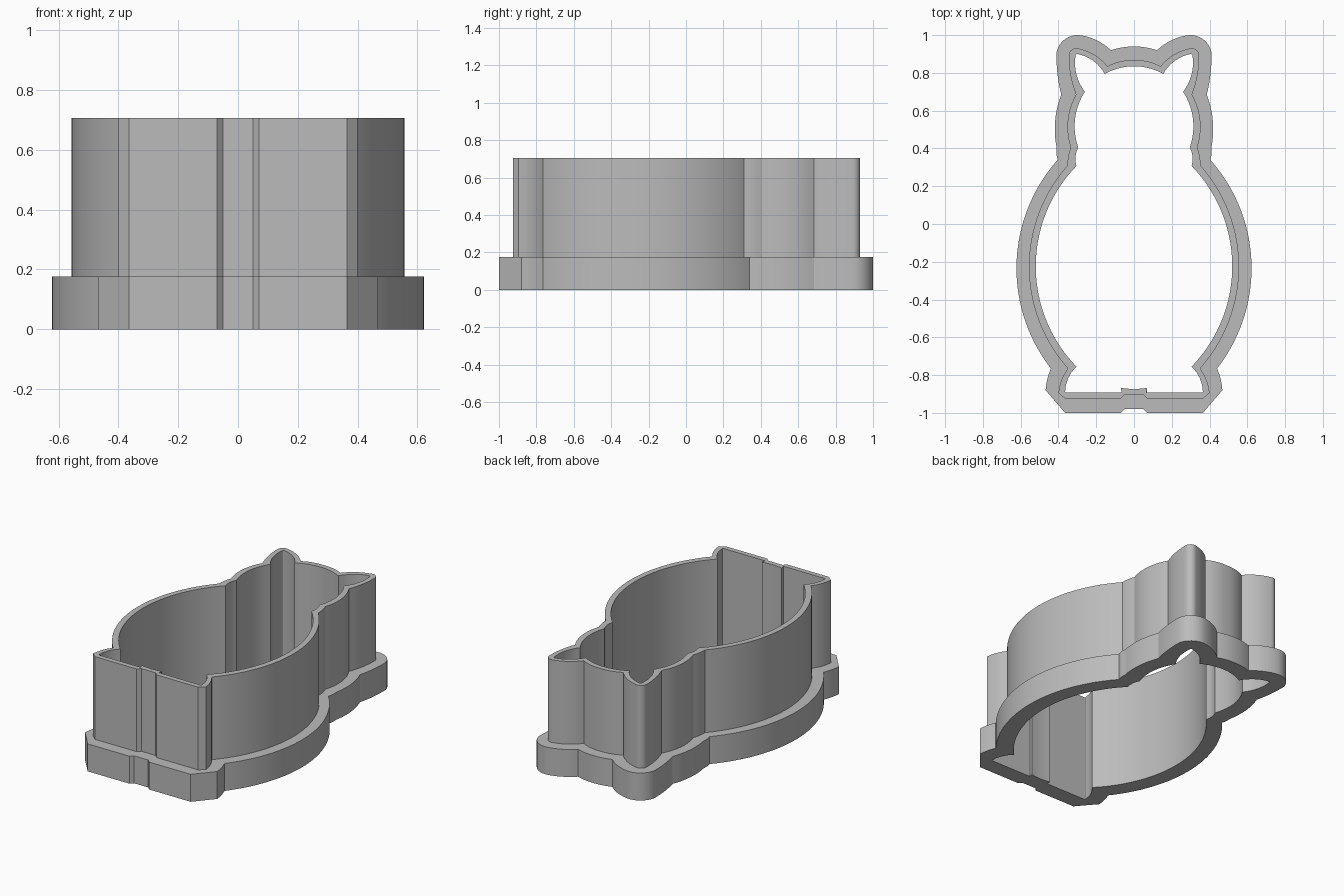
import bpy
import bmesh
from math import atan, sin, cos
from mathutils import Vector

# Remove the default cube
default_cube = bpy.data.objects.get("Cube")
if default_cube:
    bpy.data.objects.remove(default_cube, do_unlink=True)

BASE_HEIGHT = 0.176
WALL_HEIGHT = 0.706

# Half outlines from the crown to the feet: x, y, outward bulge to the next point
inner_half = [
    (0, .835, .01), (.155, .795, .02), (.3, .9, .003), (.31, .89, .02),
    (.26, .7, .035), (.295, .405, .01), (.305, .307, .215), (.305, -.755, .015),
    (.365, -.89, 0), (.36, -.893, 0), (.065, -.893, 0), (.07, -.868, 0),
    (0, -.875, 0),
]
wall_half = [
    (0, .867, .01), (.14, .835, .015), (.29, .928, .018), (.345, .89, .01),
    (.307, .685, .03), (.335, .405, .005), (.352, .31, .205), (.35, -.765, .01),
    (.4, -.895, 0), (.365, -.925, 0), (.07, -.925, 0), (.05, -.905, 0),
    (0, -.905, 0),
]
base_half = [
    (0, .94, .005), (.122, .92, .015), (.29, 1, .028), (.41, .91, .008),
    (.385, .685, .02), (.41, .405, .004), (.404, .34, .2), (.44, -.765, .005),
    (.468, -.88, 0), (.365, -1, 0), (.07, -1, 0), (.05, -.98, 0),
    (0, -.98, 0),
]
# Facets along each stretch, shared so that the outlines pair up
facets = [8, 8, 8, 8, 10, 4, 40, 4, 1, 1, 1, 1]


def bulged_segment(start, end, bulge, count):
    """Points on a circular arc from start up to, but not including, end."""
    a, b = Vector(start), Vector(end)
    if abs(bulge) < 1e-6:
        return [a.lerp(b, i / count) for i in range(count)]
    chord = b - a
    outward = Vector((-chord.y, chord.x)).normalized()
    half_angle = 2 * atan(2 * bulge / chord.length)
    radius = chord.length / (2 * sin(half_angle))
    centre = (a + b) / 2 - outward * (radius - bulge)
    along = chord.normalized()
    points = []
    for i in range(count):
        angle = half_angle * (2 * i / count - 1)
        points.append(centre + radius * (along * sin(angle) + outward * cos(angle)))
    return points


def full_outline(half):
    """Trace the left half, then mirror it to close the loop."""
    side = []
    for here, following, count in zip(half, half[1:], facets):
        side += bulged_segment(here[:2], following[:2], here[2], count)
    side.append(Vector(half[-1][:2]))
    mirrored = [Vector((-p.x, p.y)) for p in reversed(side[1:-1])]
    return side + mirrored


def build_ring(name, sections, material):
    """Bridge a closed cycle of outlines, each given with its height."""
    bm = bmesh.new()
    loops = [[bm.verts.new((p.x, p.y, height)) for p in outline]
             for outline, height in sections]
    for lower, upper in zip(loops, loops[1:] + loops[:1]):
        for i in range(len(lower)):
            j = (i + 1) % len(lower)
            bm.faces.new((lower[i], lower[j], upper[j], upper[i]))
    bmesh.ops.recalc_face_normals(bm, faces=bm.faces)
    mesh = bpy.data.meshes.new(name)
    bm.to_mesh(mesh)
    bm.free()
    mesh.materials.append(material)
    obj = bpy.data.objects.new(name, mesh)
    bpy.context.collection.objects.link(obj)
    bpy.ops.object.select_all(action="DESELECT")
    obj.select_set(True)
    bpy.context.view_layer.objects.active = obj
    bpy.ops.object.shade_smooth_by_angle(angle=0.4)
    return obj


# Plain grey plastic
grey = bpy.data.materials.new("grey plastic")
grey.use_nodes = True
grey.diffuse_color = (0.5, 0.5, 0.5, 1)
shader = grey.node_tree.nodes["Principled BSDF"]
shader.inputs["Base Color"].default_value = grey.diffuse_color

# Thin upright wall standing on a wider base flange, as one solid
inner = full_outline(inner_half)
wall = full_outline(wall_half)
base = full_outline(base_half)
build_ring("cutter_wall_with_base_flange", [
    (inner, 0),
    (base, 0),
    (base, BASE_HEIGHT),
    (wall, BASE_HEIGHT),
    (wall, WALL_HEIGHT),
    (inner, WALL_HEIGHT),
], grey)
